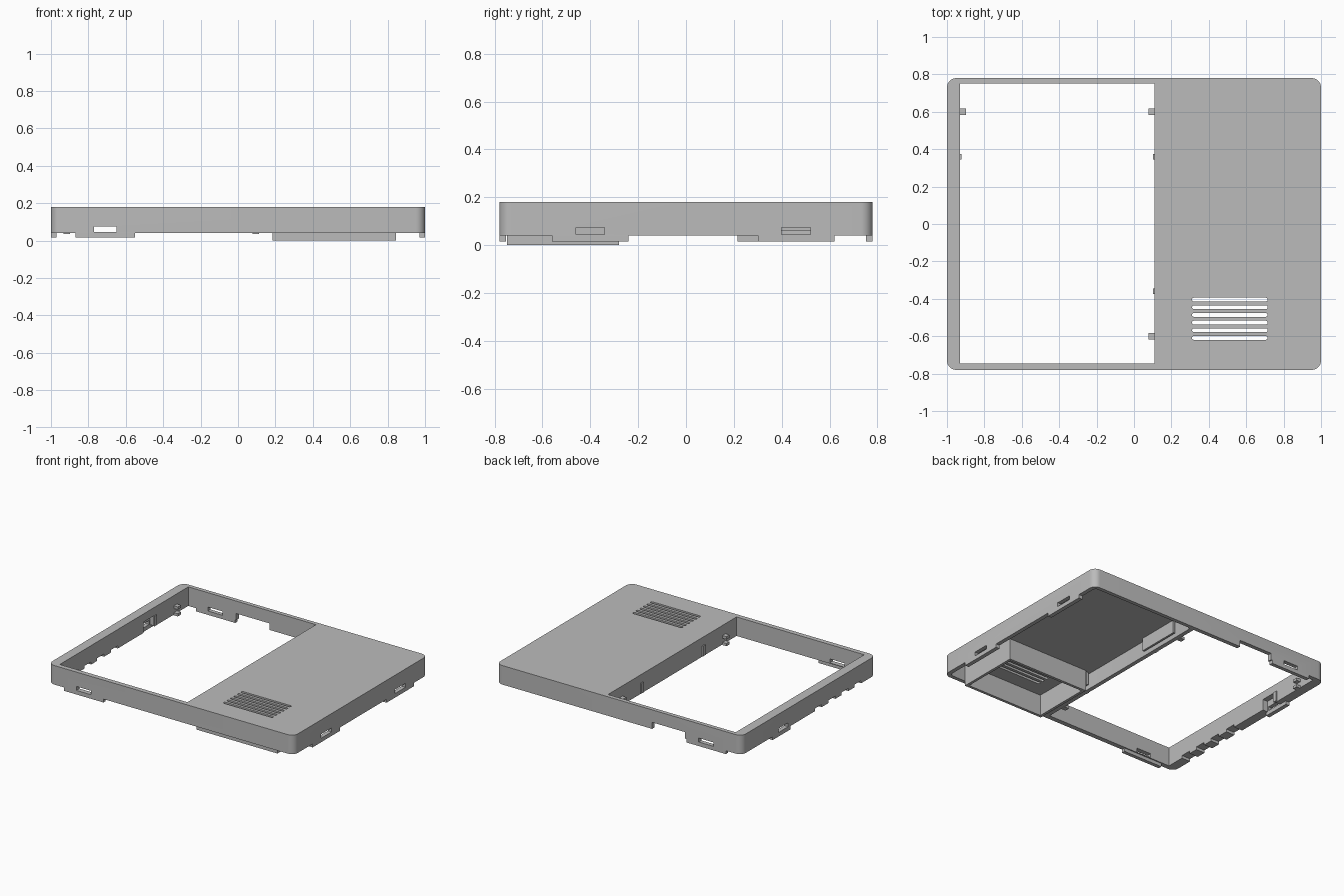
import bpy, bmesh, math

scene = bpy.context.scene
if "Cube" in bpy.data.objects:
    bpy.data.objects.remove(bpy.data.objects["Cube"], do_unlink=True)

grey = bpy.data.materials.new("plain_grey")
grey.use_nodes = True
grey.diffuse_color = (0.5, 0.5, 0.5, 1)
grey.node_tree.nodes["Principled BSDF"].inputs["Base Color"].default_value = (0.5, 0.5, 0.5, 1)


def prism(name, x, y, z, radius=0.0, steps=8):
    """Upright block spanning x, y, z ranges, with optional rounded corners."""
    bm = bmesh.new()
    corners = [(x[1], y[1], 1, 1), (x[0], y[1], -1, 1), (x[0], y[0], -1, -1), (x[1], y[0], 1, -1)]
    pts = []
    for i, (cx, cy, sx, sy) in enumerate(corners):
        if radius == 0:
            pts.append((cx, cy))
            continue
        for k in range(steps + 1):
            a = math.pi / 2 * (i + k / steps)
            pts.append((cx - sx * radius + radius * math.cos(a),
                        cy - sy * radius + radius * math.sin(a)))
    base = bm.faces.new([bm.verts.new((px, py, z[0])) for px, py in pts])
    top = bmesh.ops.extrude_face_region(bm, geom=[base])["geom"]
    bmesh.ops.translate(bm, vec=(0, 0, z[1] - z[0]),
                        verts=[v for v in top if isinstance(v, bmesh.types.BMVert)])
    bmesh.ops.recalc_face_normals(bm, faces=bm.faces)
    mesh = bpy.data.meshes.new(name)
    bm.to_mesh(mesh)
    bm.free()
    mesh.materials.append(grey)
    ob = bpy.data.objects.new(name, mesh)
    scene.collection.objects.link(ob)
    return ob


def cut(target, x, y, z, radius=0.0):
    """Subtract a block from the target and discard the cutter."""
    cutter = prism("cutter", x, y, z, radius, 4)
    cutter.hide_render = True
    mod = target.modifiers.new("cut", "BOOLEAN")
    mod.operation, mod.solver, mod.object = "DIFFERENCE", "EXACT", cutter
    bpy.ops.object.select_all(action="DESELECT")
    bpy.context.view_layer.objects.active = target
    target.select_set(True)
    bpy.ops.object.modifier_apply(modifier=mod.name)
    bpy.data.objects.remove(cutter, do_unlink=True)


# Main cover: rounded slab, hollow under the closed half, window in the other
TOP, RIM, FOOT = 0.18, 0.04, 0.015
cover = prism("cover", (-1, 1), (-0.78, 0.78), (RIM, TOP), 0.05)
cut(cover, (0.14, 0.97), (-0.753, 0.753), (0, 0.155), 0.025)
cut(cover, (-0.93, 0.11), (-0.745, 0.75), (0, 0.3))

# Vent slots
for i in range(6):
    y = -0.404 - i * 0.041
    cut(cover, (0.31, 0.715), (y - 0.01, y + 0.01), (0.1, 0.3), 0.0099)

# Latch tabs with their slots: front, back, left pair, right
SLOT = (0.045, 0.074)
for name, side in (("front", -1), ("back", 1)):
    edge = sorted((side * 0.78, side * 0.753))
    prism(name + "_tab", (-0.87, -0.55), edge, (FOOT, RIM))
    cut(cover, (-0.77, -0.65), sorted((side * 0.7, side * 0.9)), SLOT)
for i, y in enumerate((-0.40, 0.46)):
    prism(f"left_tab_{i + 1}", (0.97, 1), (y - 0.16, y + 0.16), (FOOT, RIM))
    cut(cover, (0.9, 1.1), (y - 0.06, y + 0.06), SLOT)
prism("right_tab", (-1, -0.97), (0.215, 0.42), (FOOT, RIM))
cut(cover, (-0.97, -0.9), (0.23, 0.36), (0, 0.12))
cut(cover, (-1.1, -0.9), (0.24, 0.35), SLOT)

# Connector gap in the back wall and small gaps under the right rail
cut(cover, (-0.54, -0.27), (0.7, 0.9), (0, 0.088))
for y in (-0.57, -0.42, -0.27, -0.11):
    cut(cover, (-1.1, -0.9), (y - 0.04, y + 0.04), (0, 0.06))
bpy.ops.object.shade_smooth_by_angle(angle=math.radians(30))

# Open speaker box under the vents
box = prism("speaker_box", (0.185, 0.845), (-0.748, -0.28), (0, 0.157))
cut(box, (0.205, 0.825), (-0.728, -0.30), (-0.1, 0.3))

# Board clips around the window: paired hooks and small pegs
for x, y in ((-0.915, 0.6), (0.095, 0.6), (0.095, -0.6)):
    for z in (0.035, 0.085):
        prism("clip", (x - 0.017, x + 0.017), (y - 0.018, y + 0.018), (z, z + 0.02))
for x, y in ((-0.928, 0.36), (0.107, 0.36), (0.107, -0.36)):
    prism("peg", (x - 0.006, x + 0.006), (y - 0.014, y + 0.014), (0.045, 0.12))

# Stiffening ribs beside the divider
for y in (-0.45, 0.45):
    prism("divider_rib", (0.155, 0.17), (y - 0.16, y + 0.16), (0.06, 0.157))
